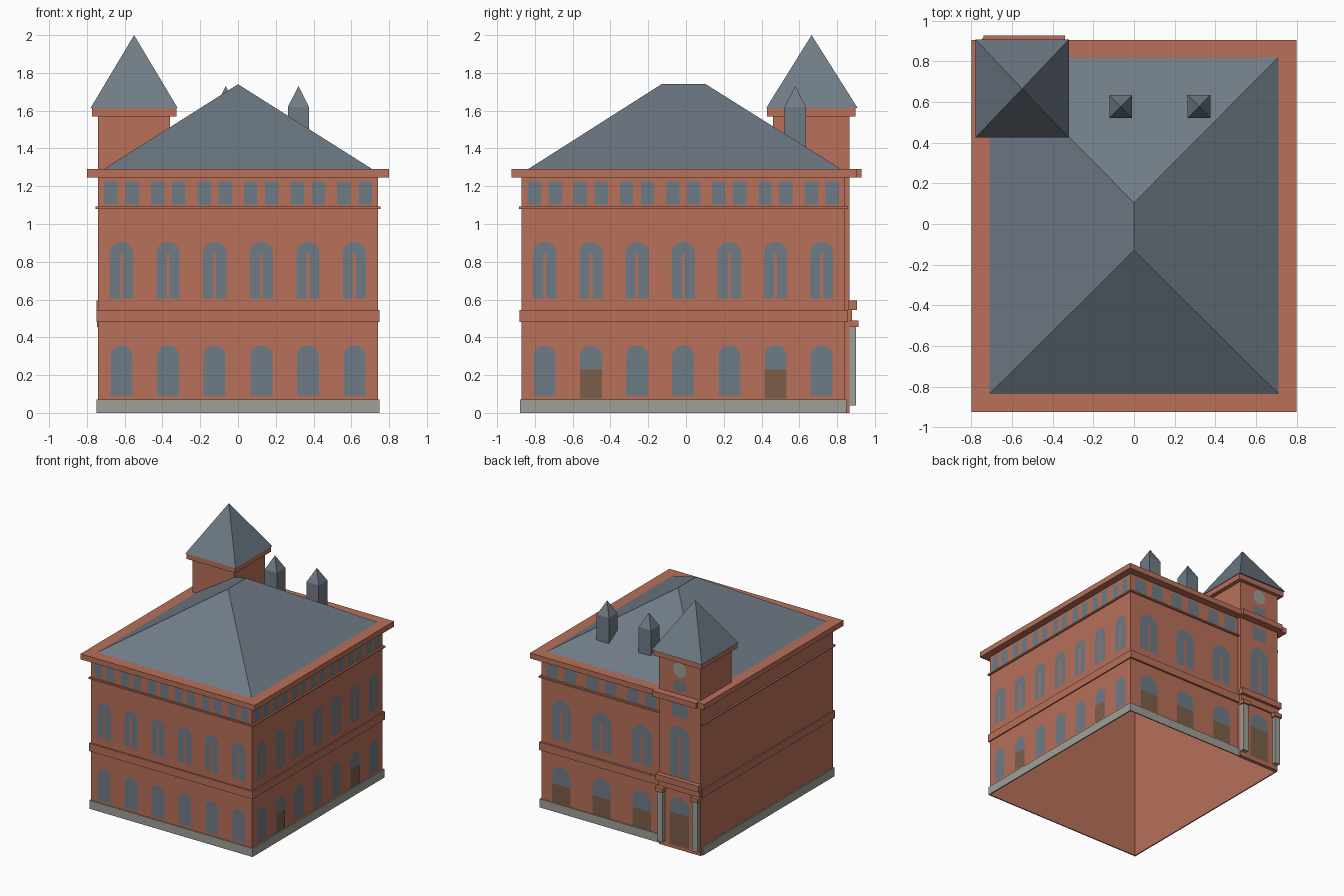
import bpy, bmesh, math
from mathutils import Vector

cube = bpy.data.objects.get("Cube")
if cube:
    bpy.data.objects.remove(cube, do_unlink=True)


def material(name, rgb):
    lin = [((c / 255 + 0.055) / 1.055) ** 2.4 for c in rgb] + [1]
    m = bpy.data.materials.new(name)
    m.use_nodes = True
    m.diffuse_color = lin
    m.node_tree.nodes["Principled BSDF"].inputs["Base Color"].default_value = lin
    return m


BRICK = material("red_brick", (184, 112, 90))
SLATE = material("blue_grey_slate", (111, 123, 134))
STONE = material("grey_stone", (160, 160, 153))
WOOD = material("brown_wood", (124, 95, 72))


def finish(name, bm, mats, fix_normals=True):
    if fix_normals:
        bmesh.ops.recalc_face_normals(bm, faces=bm.faces)
    me = bpy.data.meshes.new(name)
    bm.to_mesh(me)
    bm.free()
    for m in mats:
        me.materials.append(m)
    ob = bpy.data.objects.new(name, me)
    bpy.context.collection.objects.link(ob)
    return ob


def loop(bm, rect, z):
    x0, x1, y0, y1 = rect
    return [bm.verts.new((x, y, z)) for x, y in ((x0, y0), (x1, y0), (x1, y1), (x0, y1))]


def bridge(bm, a, b):
    for i in range(4):
        j = (i + 1) % 4
        bm.faces.new((a[i], a[j], b[j], b[i]))


def box(name, rect, z0, z1, mat, bottom=True):
    bm = bmesh.new()
    a, b = loop(bm, rect, z0), loop(bm, rect, z1)
    bridge(bm, a, b)
    bm.faces.new(b)
    if bottom:
        bm.faces.new(a[::-1])
    return finish(name, bm, [mat])


def ring(name, outer, inner, z0, z1, mat):
    """Moulding that wraps a wall, open on the wall side."""
    bm = bmesh.new()
    loops = [loop(bm, r, z) for r, z in ((inner, z0), (outer, z0), (outer, z1), (inner, z1))]
    for a, b in zip(loops, loops[1:]):
        bridge(bm, a, b)
    return finish(name, bm, [mat])


def pyramid(name, rect, z0, apex, mat, shaft=None):
    """Pointed roof, optionally on a shaft that starts at a lower height."""
    bm = bmesh.new()
    a = loop(bm, rect, z0)
    tip = bm.verts.new(apex)
    for i in range(4):
        bm.faces.new((a[i], a[(i + 1) % 4], tip))
    low = a
    if shaft is not None:
        low = loop(bm, rect, shaft)
        bridge(bm, low, a)
    bm.faces.new(low[::-1])
    return finish(name, bm, [mat])


class Wall:
    """Collects flat window and door plates lying on one wall."""

    def __init__(self, origin, axis):
        self.bm = bmesh.new()
        self.origin, self.axis = Vector(origin), Vector(axis)
        self.normal = self.axis.cross(Vector((0, 0, 1)))

    def plate(self, points, index, lift=0.003):
        base = self.origin + self.normal * lift
        vs = [self.bm.verts.new(base + self.axis * u + Vector((0, 0, z))) for u, z in points]
        self.bm.faces.new(vs).material_index = index

    def rect(self, u, w, z0, z1, index=0, lift=0.003):
        h = w / 2
        self.plate([(u - h, z0), (u + h, z0), (u + h, z1), (u - h, z1)], index, lift)

    def arch(self, u, w, z0, spring):
        r = w / 2
        arc = [(u + r * math.cos(math.pi * i / 12), spring + r * math.sin(math.pi * i / 12))
               for i in range(13)]
        self.plate([(u - r, z0), (u + r, z0)] + arc, 0)

    def twin_arch(self, u, w, z0, spring):
        self.arch(u, w, z0, spring)
        self.rect(u, w * 0.12, z0, spring, 1, 0.006)

    def disc(self, u, z, r):
        turn = [2 * math.pi * i / 20 for i in range(20)]
        self.plate([(u + r * math.cos(t), z + r * math.sin(t)) for t in turn], 3)

    def bay(self, u, pitch, w, door):
        self.arch(u, w, 0.08 if door else 0.09, 0.30)
        if door:
            self.rect(u, w, 0.075, 0.23, 2, 0.006)
        self.twin_arch(u, w * 1.06, 0.605, 0.845)
        for side in (-1, 1):
            self.rect(u + side * pitch * 0.227, pitch * 0.29, 1.1, 1.225)

    def done(self, name):
        return finish(name, self.bm, [SLATE, BRICK, WOOD, STONE], False)


# Main walls, open underneath, with their mouldings
BODY = (-0.74, 0.74, -0.87, 0.84)
box("main_walls", BODY, 0, 1.29, BRICK, bottom=False)
ring("plinth", (-0.75, 0.75, -0.88, 0.85), BODY, 0, 0.07, STONE)
ring("floor_band", (-0.75, 0.75, -0.882, 0.857), BODY, 0.48, 0.545, BRICK)
ring("string_course", (-0.755, 0.755, -0.884, 0.857), BODY, 1.08, 1.092, BRICK)
ring("cornice", (-0.8, 0.8, -0.925, 0.905), BODY, 1.245, 1.29, BRICK)

# Hipped roof
bm = bmesh.new()
a, b, c, d = loop(bm, (-0.71, 0.71, -0.835, 0.82), 1.291)
front_tip, back_tip = bm.verts.new((0, -0.13, 1.74)), bm.verts.new((0, 0.105, 1.74))
for f in ((a, b, front_tip), (b, c, back_tip, front_tip), (c, d, back_tip),
          (d, a, front_tip, back_tip)):
    bm.faces.new(f)
finish("hipped_roof", bm, [SLATE])

# Pointed chimneys
for side, x in (("left", 0.32), ("right", -0.065)):
    pyramid(side + "_chimney", (x - 0.056, x + 0.056, 0.522, 0.635), 1.62,
            (x, 0.578, 1.73), SLATE, shaft=1.4)

# Corner tower
TX = -0.55
box("tower_front", (-0.741, -0.36, 0.835, 0.866), 0, 1.29, BRICK)
box("tower_cornice", (-0.74, -0.34, 0.835, 0.928), 1.245, 1.291, BRICK)
box("tower_top", (-0.741, -0.36, 0.46, 0.866), 1.28, 1.6, BRICK)
box("tower_eaves", (-0.772, -0.325, 0.428, 0.898), 1.57, 1.615, BRICK)
pyramid("tower_roof", (-0.78, -0.32, 0.425, 0.908), 1.615, (TX, 0.665, 2.0), SLATE)

# Porch around the tower door
for side, x in (("left", -0.388), ("right", -0.712)):
    box(side + "_porch_pillar", (x - 0.025, x + 0.025, 0.86, 0.9), 0.04, 0.455, STONE)
    box(side + "_pillar_cap", (x - 0.035, x + 0.035, 0.86, 0.913), 0.455, 0.49, BRICK)
box("porch_frieze", (-0.738, -0.362, 0.86, 0.88), 0.49, 0.545, BRICK)
box("porch_top", (-0.748, -0.352, 0.86, 0.905), 0.545, 0.595, BRICK)

# Front windows
wall = Wall((0, -0.87, 0), (1, 0, 0))
for i in range(6):
    wall.bay(-0.74 + 1.48 * (i + 0.5) / 6, 1.48 / 6, 0.116, False)
wall.done("front_windows")

# Side windows and doors
wall = Wall((0.74, 0, 0), (0, 1, 0))
for i in range(7):
    wall.bay(-0.87 + 1.71 * (i + 0.5) / 7, 1.71 / 7, 0.116, i in (1, 5))
wall.done("side_windows")

# Back windows and doors
wall = Wall((0, 0.84, 0), (-1, 0, 0))
for i in range(3):
    wall.bay(-0.555 + 0.37 * i, 0.37, 0.168, True)
wall.done("back_windows")

# Tower openings and clock
wall = Wall((0, 0.866, 0), (-1, 0, 0))
wall.arch(-TX, 0.18, 0.04, 0.345)
wall.rect(-TX, 0.18, 0.03, 0.3, 2, 0.006)
wall.twin_arch(-TX, 0.18, 0.605, 0.94)
wall.rect(-TX, 0.14, 1.1, 1.215)
wall.rect(-TX, 0.115, 1.315, 1.4)
wall.disc(-TX, 1.495, 0.06)
wall.done("tower_windows")
